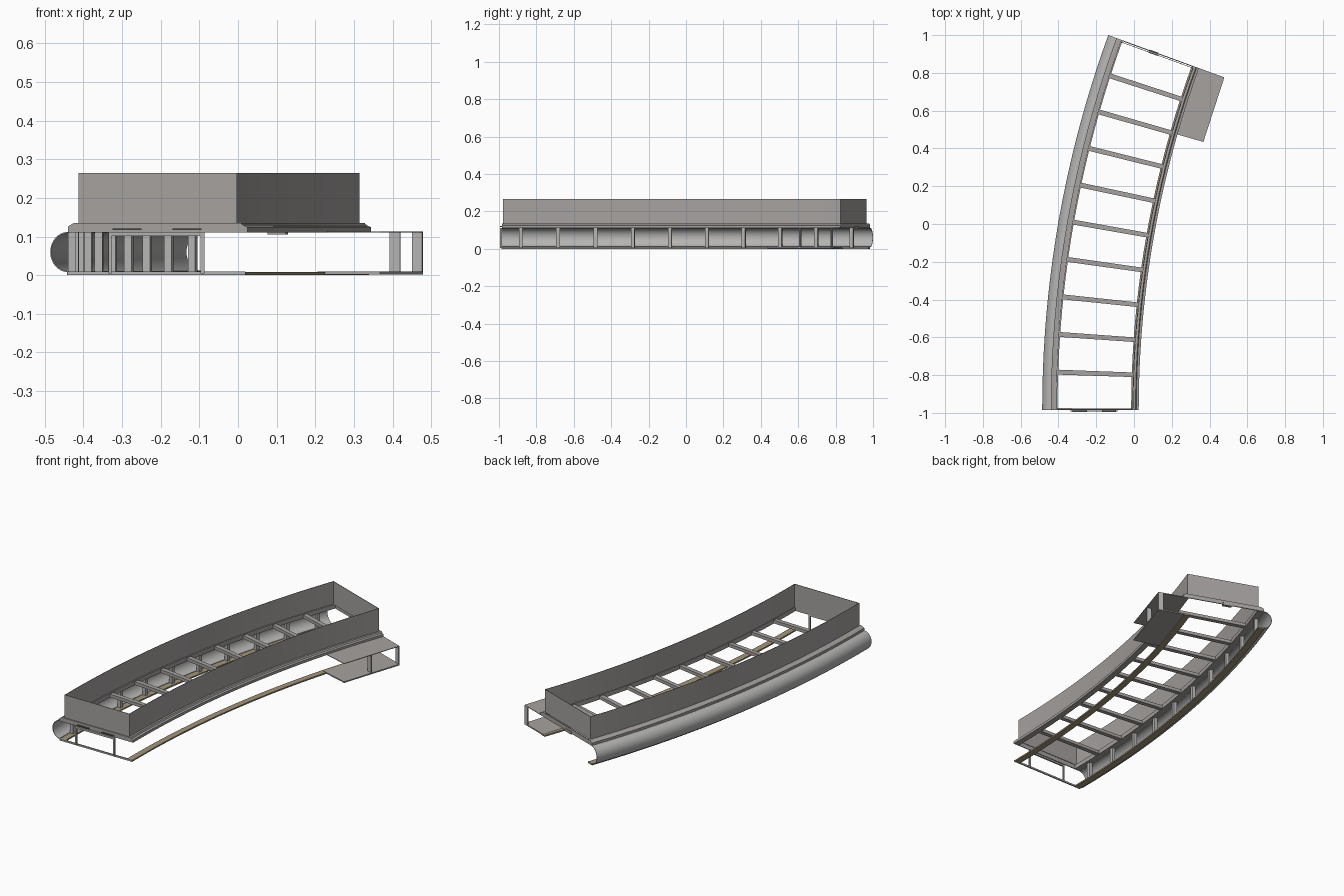
import bpy, bmesh, math

if "Cube" in bpy.data.objects:
    bpy.data.objects.remove(bpy.data.objects["Cube"])

CX, CY = 5.315, -0.984      # centre of the bend; the ring runs through 20 degrees
END = 20.0


def material(name, rgb):
    m = bpy.data.materials.new(name)
    m.diffuse_color = (*rgb, 1)
    m.use_nodes = True
    m.node_tree.nodes["Principled BSDF"].inputs["Base Color"].default_value = m.diffuse_color
    return m


WARM = material("warm_grey", (0.38, 0.36, 0.35))
LIGHT = material("light_grey", (0.46, 0.455, 0.45))
TAN = material("tan_strip", (0.36, 0.30, 0.20))
DARK = material("dark_grey", (0.12, 0.12, 0.12))


def bend(u, z, deg):
    """u = x at the front end; carried round the bend by an angle."""
    r, a = CX - u, math.radians(deg)
    return (CX - r * math.cos(a), CY + r * math.sin(a), z)


def sweep(name, profiles, a0, a1, mat, segs=20, smooth=False):
    """Sweep one or more closed (u, z) profiles round the bend."""
    bm = bmesh.new()
    for prof in profiles:
        rings = []
        for i in range(segs + 1):
            a = a0 + (a1 - a0) * i / segs
            rings.append([bm.verts.new(bend(u, z, a)) for u, z in prof])
        n = len(prof)
        for p, q in zip(rings, rings[1:]):
            for j in range(n):
                k = (j + 1) % n
                bm.faces.new((p[j], p[k], q[k], q[j]))
        bm.faces.new(rings[0])
        bm.faces.new(rings[-1][::-1])
    bmesh.ops.recalc_face_normals(bm, faces=bm.faces)
    me = bpy.data.meshes.new(name)
    bm.to_mesh(me)
    bm.free()
    ob = bpy.data.objects.new(name, me)
    bpy.context.collection.objects.link(ob)
    me.materials.append(mat)
    if smooth:
        bpy.context.view_layer.objects.active = ob
        ob.select_set(True)
        bpy.ops.object.shade_smooth_by_angle(angle=math.radians(30))
        ob.select_set(False)
    return ob


def box(u0, u1, z0, z1):
    return [(u0, z0), (u1, z0), (u1, z1), (u0, z1)]


# Half-round outer shell
def arc(ru, rz):
    return [(-0.44 - ru * math.sin(math.pi * i / 16),
             0.06 + rz * math.cos(math.pi * i / 16)) for i in range(17)]


sweep("half_round_shell", [arc(0.046, 0.052) + arc(0.043, 0.049)[::-1]],
      0, END, LIGHT, smooth=True)

# Ribs behind the shell, halfway between the cross bars
for i in range(10):
    a = 1 + 2 * i
    sweep(f"shell_rib_{i + 1}", [box(-0.44, -0.42, 0.008, 0.112)],
          a - 0.1, a + 0.1, LIGHT, 1)

# Flat strips on the ground
sweep("outer_ground_strip", [box(-0.442, -0.405, 0, 0.008)], 0, END, TAN)
sweep("inner_ground_strip", [box(-0.015, 0.02, 0, 0.008)], 0, END, TAN)

# Stepped side rails of the tray
sweep("outer_rail", [[(-0.44, 0.11), (-0.44, 0.126), (-0.425, 0.135),
                      (-0.405, 0.135), (-0.405, 0.11)]], 0, END, WARM)
sweep("inner_rail", [[(0.025, 0.11), (0.025, 0.125), (0.012, 0.127),
                      (0.008, 0.135), (-0.008, 0.135), (-0.008, 0.11)]],
      0, END, WARM)

# Thin end plates of the tray, with end walls above them
for name, a0, w0 in (("front", 0, 0.07), ("back", END - 0.05, END - 0.13)):
    sweep(name + "_end_plate", [[(-0.44, 0.11), (0.025, 0.11), (0.02, 0.126),
                                 (0.005, 0.135), (-0.425, 0.135),
                                 (-0.44, 0.126)]], a0, a0 + 0.05, WARM, 1)
    sweep(name + "_wall", [box(-0.413, -0.003, 0.133, 0.265)],
          w0, w0 + 0.03, WARM, 1)

# Tall side walls
sweep("side_walls", [box(-0.413, -0.411, 0.133, 0.265),
                     box(-0.005, -0.003, 0.133, 0.265)], 0.07, END - 0.1, WARM)

# Cross bars
for i in range(9):
    a = 2 + 2 * i
    sweep(f"cross_bar_{i + 1}", [box(-0.41, -0.004, 0.112, 0.13)],
          a - 0.13, a + 0.13, WARM, 1)

# End tabs
sweep("front_tabs", [box(-0.325, -0.25, 0.117, 0.121),
                     box(-0.17, -0.095, 0.117, 0.121)], -0.11, 0.02, DARK, 1)
sweep("back_tab", [box(-0.255, -0.205, 0.105, 0.122)],
      END - 0.15, END + 0.03, WARM, 1)

# Front support frame
sweep("front_frame", [box(-0.335, -0.327, 0.005, 0.11),
                      box(-0.097, -0.087, 0.005, 0.11),
                      box(-0.335, -0.087, 0.101, 0.112)], -0.1, 0.0, LIGHT, 1)
sweep("front_ground_bar", [box(-0.44, 0.02, 0, 0.009)], -0.02, 0.06, LIGHT, 1)

# Side platform: two plates joined by two thin posts
sweep("platform_plates", [box(0.0, 0.168, 0.11, 0.113),
                          box(0.0, 0.168, 0.002, 0.009)], 16, END, WARM, 1)
for name, a in (("middle", 18), ("end", END - 0.03)):
    sweep(name + "_platform_post", [box(0.14, 0.168, 0.008, 0.111)],
          a - 0.03, a + 0.03, LIGHT, 1)
